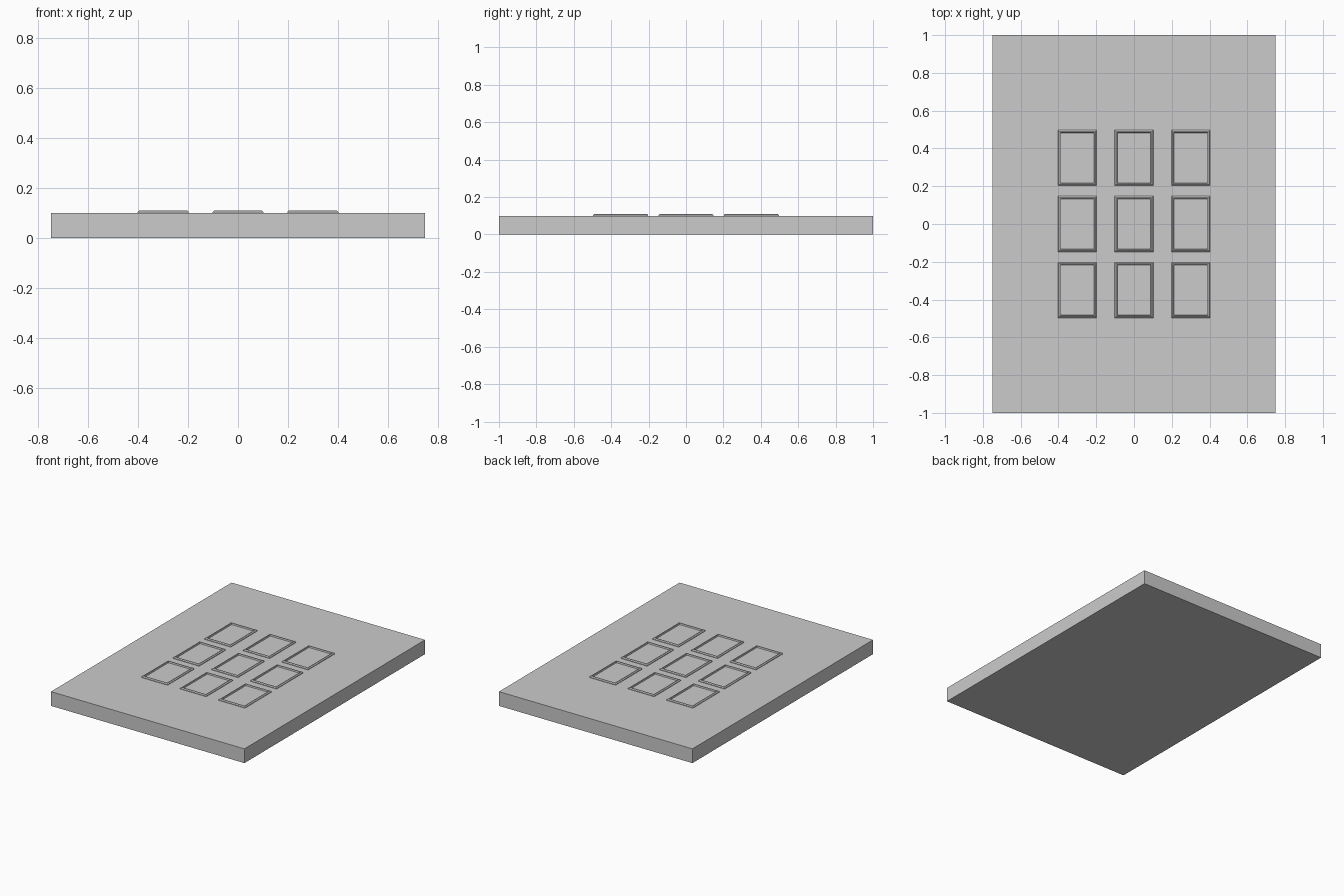
import bpy, bmesh

if "Cube" in bpy.data.objects:
    bpy.data.objects.remove(bpy.data.objects["Cube"])


def make_object(name, bm):
    bmesh.ops.recalc_face_normals(bm, faces=bm.faces)
    mesh = bpy.data.meshes.new(name)
    bm.to_mesh(mesh)
    bm.free()
    obj = bpy.data.objects.new(name, mesh)
    bpy.context.collection.objects.link(obj)
    return obj


def stacked_rings(name, rings, x=0, y=0):
    """Rectangular rings (half width, half depth, z), bridged and capped."""
    bm = bmesh.new()
    loops = [[bm.verts.new((x + sx * w, y + sy * d, z))
              for sx, sy in ((-1, -1), (1, -1), (1, 1), (-1, 1))]
             for w, d, z in rings]
    for a, b in zip(loops, loops[1:]):
        for i in range(4):
            j = (i + 1) % 4
            bm.faces.new((a[i], a[j], b[j], b[i]))
    bm.faces.new(loops[0][::-1])
    bm.faces.new(loops[-1])
    return make_object(name, bm)


# Flat slab
stacked_rings("slab", [(0.75, 1.0, 0.0), (0.75, 1.0, 0.1)])

# Three by three grid of keys: chamfered rim around a sunken centre
for row in range(3):
    for col in range(3):
        stacked_rings(f"key_{row}_{col}",
                      [(0.102, 0.147, 0.1), (0.102, 0.147, 0.104), (0.096, 0.141, 0.11),
                       (0.090, 0.135, 0.11), (0.088, 0.133, 0.1)],
                      (col - 1) * 0.3, (row - 1) * 0.35)
